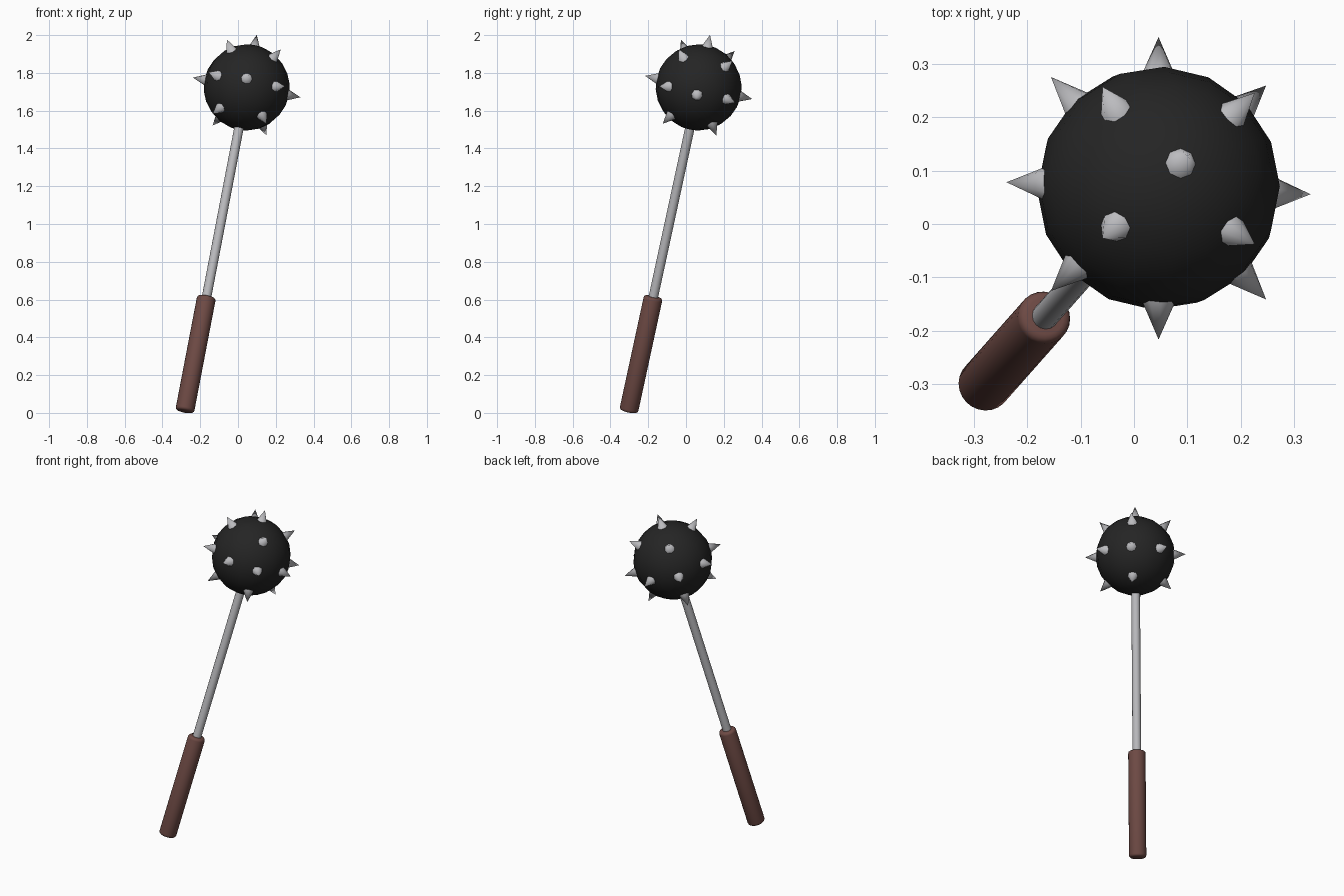
import bpy, bmesh, math
from mathutils import Matrix, Vector, Euler

if "Cube" in bpy.data.objects:
    bpy.data.objects.remove(bpy.data.objects["Cube"])

# Local frame: origin at the ball centre, local z along the shaft
R = Matrix.Rotation(math.radians(-12.2), 4, 'X') @ Matrix.Rotation(math.radians(10.6), 4, 'Y')
FRAME = Matrix.Translation((0.046, 0.067, 1.723)) @ R


def material(name, rgb):
    m = bpy.data.materials.new(name)
    m.diffuse_color = (*rgb, 1)
    m.use_nodes = True
    m.node_tree.nodes["Principled BSDF"].inputs["Base Color"].default_value = m.diffuse_color
    return m


black = material("black iron", (0.018, 0.018, 0.018))
steel = material("steel", (0.50, 0.50, 0.52))
brown = material("brown grip", (0.155, 0.068, 0.058))


def finish(name, bm, mat, angle):
    bmesh.ops.recalc_face_normals(bm, faces=bm.faces)
    me = bpy.data.meshes.new(name)
    bm.to_mesh(me)
    bm.free()
    me.materials.append(mat)
    ob = bpy.data.objects.new(name, me)
    bpy.context.collection.objects.link(ob)
    ob.matrix_world = FRAME
    bpy.ops.object.select_all(action='DESELECT')
    ob.select_set(True)
    bpy.context.view_layer.objects.active = ob
    bpy.ops.object.shade_smooth_by_angle(angle=math.radians(angle))
    return ob


def rod(name, radius, z0, z1, mat, sides, bevel=0):
    bm = bmesh.new()
    bmesh.ops.create_cone(bm, cap_ends=True, segments=sides, radius1=radius, radius2=radius,
                          depth=z1 - z0, matrix=Matrix.Translation((0, 0, (z0 + z1) / 2)))
    if bevel:
        rims = [e for e in bm.edges if abs(e.verts[0].co.z - e.verts[1].co.z) < 1e-5]
        bmesh.ops.bevel(bm, geom=rims, offset=bevel, segments=3, profile=0.5, affect='EDGES')
    return finish(name, bm, mat, 40)


# Ball head
bm = bmesh.new()
bmesh.ops.create_uvsphere(bm, u_segments=16, v_segments=12, radius=0.228)
finish("ball_head", bm, black, 60)

# Shaft and grip
rod("shaft", 0.025, -1.2, -0.15, steel, 16)
rod("grip", 0.05, -1.785, -1.153, brown, 24, 0.015)

# Spikes: one on top, eight round the middle, four above and four below
dirs = [Vector((0, 0, 1))]
dirs += [Vector((math.cos(i * math.pi / 4), math.sin(i * math.pi / 4), 0)) for i in range(8)]
dirs += [Vector((x, y, z * math.sqrt(2))).normalized()
         for x in (-1, 1) for y in (-1, 1) for z in (-1, 1)]
bm = bmesh.new()
BASE, TIP = 0.205, 0.29
for d in dirs:
    turn = d.to_track_quat('Z', 'Y').to_matrix().to_4x4()
    bmesh.ops.create_cone(bm, cap_ends=True, segments=8, radius1=0.037, radius2=0, depth=TIP - BASE,
                          matrix=turn @ Matrix.Translation((0, 0, (BASE + TIP) / 2)))
finish("spikes", bm, steel, 50)
